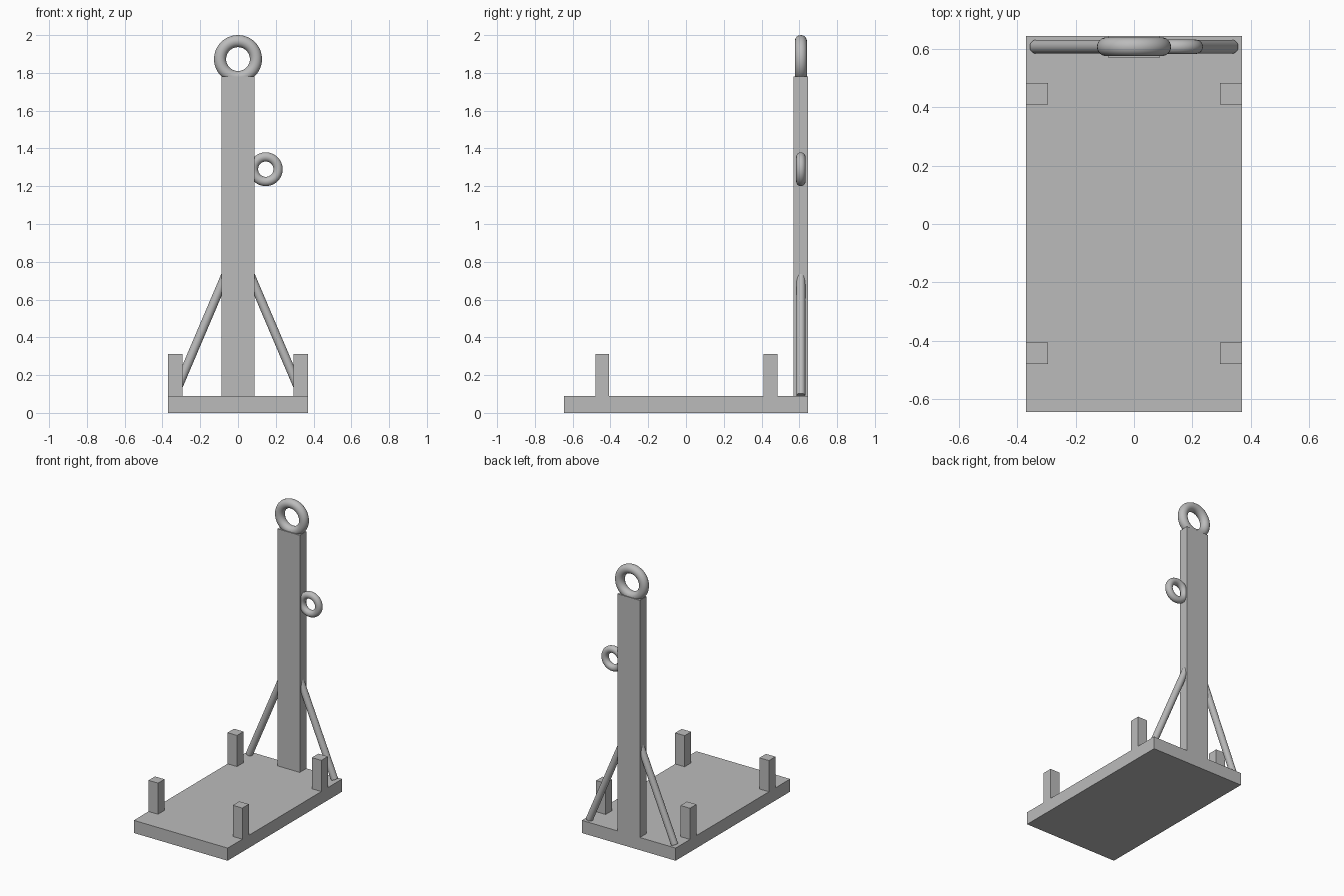
import bpy
from mathutils import Vector

cube = bpy.data.objects.get("Cube")
if cube:
    bpy.data.objects.remove(cube, do_unlink=True)

# Single plain grey material
GREY = (0.5, 0.5, 0.5, 1)
grey = bpy.data.materials.new("grey")
grey.use_nodes = True
grey.diffuse_color = GREY
grey.node_tree.nodes["Principled BSDF"].inputs["Base Color"].default_value = GREY


def finish(name, smooth=False):
    obj = bpy.context.object
    obj.name = name
    obj.data.materials.append(grey)
    if smooth:
        bpy.ops.object.shade_smooth_by_angle()
    return obj


def box(name, low, high):
    low, high = Vector(low), Vector(high)
    bpy.ops.mesh.primitive_cube_add(size=1, location=(low + high) / 2)
    obj = finish(name)
    obj.scale = high - low
    bpy.ops.object.transform_apply(location=False, rotation=False, scale=True)


def rod(name, start, end, radius):
    start, end = Vector(start), Vector(end)
    axis = end - start
    bpy.ops.mesh.primitive_cylinder_add(
        vertices=32, radius=radius, depth=axis.length, location=(start + end) / 2,
        rotation=axis.to_track_quat("Z", "Y").to_euler())
    finish(name, smooth=True)


def ring(name, location, major, minor):
    bpy.ops.mesh.primitive_torus_add(
        location=location, rotation=(1.5708, 0, 0), major_radius=major,
        minor_radius=minor, major_segments=48, minor_segments=24)
    finish(name, smooth=True)


POST_Y = 0.608
BASE_TOP = 0.09

# Base slab and upright post
box("base", (-0.37, -0.645, 0), (0.37, 0.645, BASE_TOP))
box("post", (-0.088, 0.57, BASE_TOP), (0.088, 0.645, 1.78))

# Corner pegs and diagonal braces, mirrored left and right
for side, sign in (("left", 1), ("right", -1)):
    for end, y in (("front", -0.443), ("back", 0.447)):
        x = sign * 0.3325
        box(f"{end}_{side}_peg", (x - 0.0375, y - 0.0365, BASE_TOP),
            (x + 0.0375, y + 0.0365, 0.312))
    rod(f"{side}_brace", (sign * 0.336, POST_Y, 0.094),
        (sign * 0.05, POST_Y, 0.766), 0.0235)

# Rings on the top and on the left side of the post
ring("top_ring", (0, POST_Y, 1.873), 0.095, 0.032)
ring("side_ring", (0.147, POST_Y, 1.29), 0.065, 0.0245)
